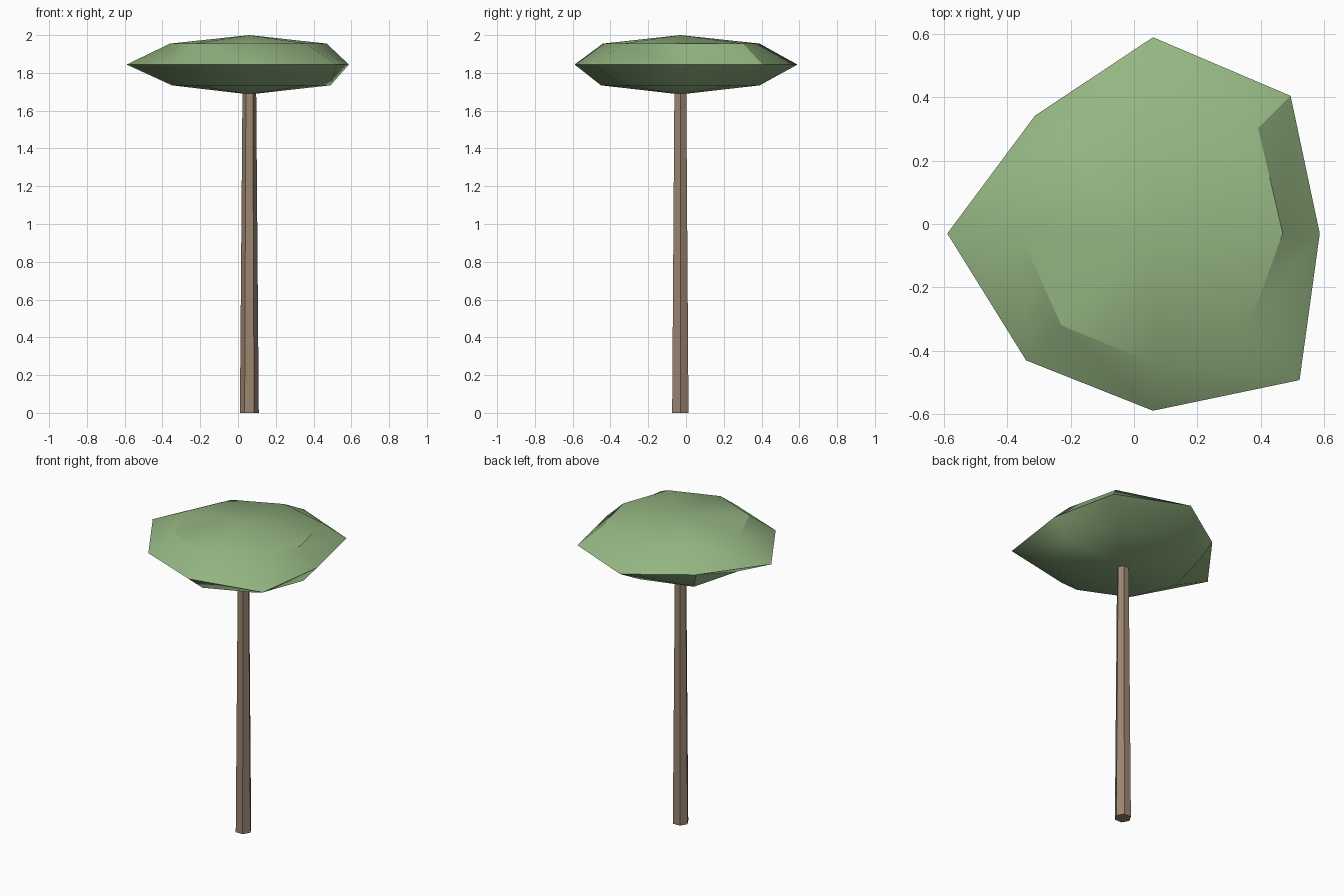
import bpy, bmesh, math
from mathutils import Vector

cube = bpy.data.objects.get("Cube")
if cube:
    bpy.data.objects.remove(cube, do_unlink=True)

CENTRE = Vector((0.06, -0.03, 0))


def material(name, rgb):
    m = bpy.data.materials.new(name)
    m.use_nodes = True
    m.diffuse_color = (*rgb, 1)
    m.node_tree.nodes["Principled BSDF"].inputs["Base Color"].default_value = (*rgb, 1)
    return m


def finish(bm, name, mat):
    bmesh.ops.recalc_face_normals(bm, faces=bm.faces)
    mesh = bpy.data.meshes.new(name)
    bm.to_mesh(mesh)
    bm.free()
    mesh.materials.append(mat)
    ob = bpy.data.objects.new(name, mesh)
    bpy.context.collection.objects.link(ob)
    return ob


def ring(bm, radii, z):
    step = math.tau / len(radii)
    return [bm.verts.new(CENTRE + Vector((r * math.cos(i * step), r * math.sin(i * step), z)))
            for i, r in enumerate(radii)]


def bridge(bm, upper, lower):
    # triangulated band between two rings, with a consistent diagonal
    n = len(upper)
    for i in range(n):
        j = (i + 1) % n
        bm.faces.new((upper[i], lower[i], lower[j]))
        bm.faces.new((upper[i], lower[j], upper[j]))


def fan(bm, loop, z):
    tip = bm.verts.new(CENTRE + Vector((0, 0, z)))
    for i, v in enumerate(loop):
        bm.faces.new((tip, v, loop[(i + 1) % len(loop)]))


# Trunk: tapered hexagonal post
bm = bmesh.new()
top, base = ring(bm, [0.036] * 6, 1.75), ring(bm, [0.05] * 6, 0)
for i in range(6):
    j = (i + 1) % 6
    bm.faces.new((top[i], base[i], base[j], top[j]))
bm.faces.new(top)
bm.faces.new(base)
finish(bm, "trunk", material("bark brown", (0.33, 0.235, 0.165)))

# Canopy: flattened irregular eight-sided ball
bm = bmesh.new()
upper = ring(bm, [0.41, 0.47, 0.42, 0.41, 0.42, 0.41, 0.41, 0.425], 1.955)
middle = ring(bm, [0.527, 0.615, 0.62, 0.527, 0.65, 0.567, 0.56, 0.655], 1.844)
lower = ring(bm, [0.43, 0.385, 0.42, 0.455, 0.41, 0.41, 0.42, 0.42], 1.734)
fan(bm, upper, 2.0)
bridge(bm, upper, middle)
bridge(bm, middle, lower)
fan(bm, lower, 1.686)
canopy = finish(bm, "canopy", material("leaf green", (0.296, 0.462, 0.224)))

# Soft shading on the canopy, crisp at its rim
bpy.ops.object.select_all(action='DESELECT')
canopy.select_set(True)
bpy.context.view_layer.objects.active = canopy
bpy.ops.object.shade_smooth_by_angle(angle=math.radians(30))
